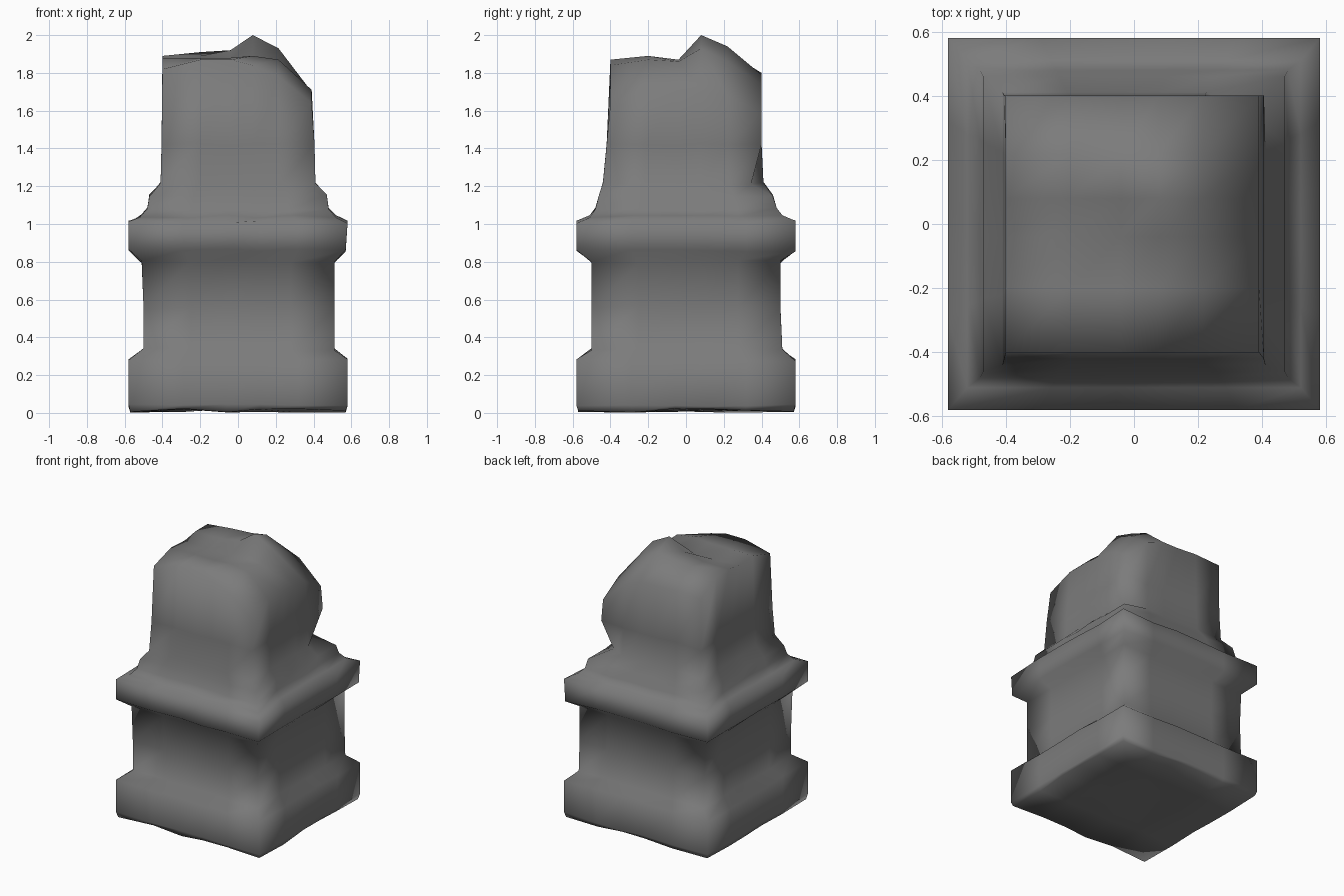
import bpy, bmesh, random
from mathutils import Vector

random.seed(4)
cube = bpy.data.objects.get("Cube")
if cube:
    bpy.data.objects.remove(cube, do_unlink=True)

# Worn grey stone
stone = bpy.data.materials.new("grey stone")
stone.use_nodes = True
colour = (0.2, 0.2, 0.2, 1)
stone.diffuse_color = colour
shader = stone.node_tree.nodes["Principled BSDF"]
shader.inputs["Base Color"].default_value = colour
shader.inputs["Roughness"].default_value = 0.9

# Square section stations: height, left, right, front and back reach
SECTIONS = [
    (0.012, .57, .57, .57, .57),
    (0.04, .58, .58, .58, .58),
    (0.28, .58, .58, .58, .58),
    (0.335, .50, .51, .50, .51),
    (0.56, .50, .51, .50, .50),
    (0.80, .51, .51, .50, .50),
    (0.86, .58, .57, .58, .58),
    (1.01, .58, .58, .58, .58),
    (1.04, .52, .52, .51, .51),
    (1.08, .48, .48, .48, .48),
    (1.15, .47, .47, .46, .46),
    (1.215, .41, .41, .44, .41),
    (1.42, .405, .405, .42, .40),
]
STEPS = (-1, -.5, -.1, .2, .55, 1)
N = len(STEPS)

# Broken top heights, front row to back row
BROKEN = [
    (1.82, 1.87, 1.87, 1.84, 1.78, 1.64),
    (1.88, 1.88, 1.88, 1.89, 1.87, 1.71),
    (1.87, 1.86, 1.86, 1.87, 1.86, 1.71),
    (1.89, 1.89, 1.92, 2.00, 1.93, 1.70),
    (1.89, 1.91, 1.92, 1.94, 1.86, 1.68),
    (1.79, 1.80, 1.79, 1.79, 1.74, 1.58),
]

# Walk once round the edge of the step grid
last = N - 1
RIM = ([(i, 0) for i in range(last)] + [(last, j) for j in range(last)]
       + [(i, last) for i in range(last, 0, -1)] + [(0, j) for j in range(last, 0, -1)])


def station(i, j, left, right, front, back):
    a, b = STEPS[i], STEPS[j]
    return a * (right if a > 0 else left), b * (back if b > 0 else front)


def wear(amount):
    return random.uniform(-amount, amount)


bm = bmesh.new()


def grid_cap(height, reach):
    """Grid of vertices filled with quads."""
    verts = {}
    for i in range(N):
        for j in range(N):
            x, y = station(i, j, *reach)
            verts[i, j] = bm.verts.new((x, y, height(i, j)))
    for i in range(last):
        for j in range(last):
            bm.faces.new((verts[i, j], verts[i + 1, j], verts[i + 1, j + 1], verts[i, j + 1]))
    return verts


def bridge(lower, upper):
    for k in range(len(RIM)):
        n = (k + 1) % len(RIM)
        bm.faces.new((lower[k], lower[n], upper[n], upper[k]))


# Underside, mouldings and shaft
base = grid_cap(lambda i, j: max(0, SECTIONS[0][0] + wear(.012)), SECTIONS[0][1:])
ring = [base[p] for p in RIM]
for z, *reach in SECTIONS[1:]:
    new = []
    for i, j in RIM:
        x, y = station(i, j, *reach)
        # Chipped back corner at the foot of the shaft
        if (i, j) == (last, last) and 1.2 < z < 1.3:
            x, y = x * .84, y * .84
        new.append(bm.verts.new((x, y, z + wear(.008))))
    bridge(ring, new)
    ring = new

# Broken shaft top
top = grid_cap(lambda i, j: BROKEN[j][i], (.40, .39, .40, .40))
bridge(ring, [top[p] for p in RIM])
bmesh.ops.recalc_face_normals(bm, faces=bm.faces)

mesh = bpy.data.meshes.new("broken_pedestal")
bm.to_mesh(mesh)
bm.free()
mesh.materials.append(stone)
mesh.shade_smooth()
pedestal = bpy.data.objects.new("broken_pedestal", mesh)
bpy.context.collection.objects.link(pedestal)
